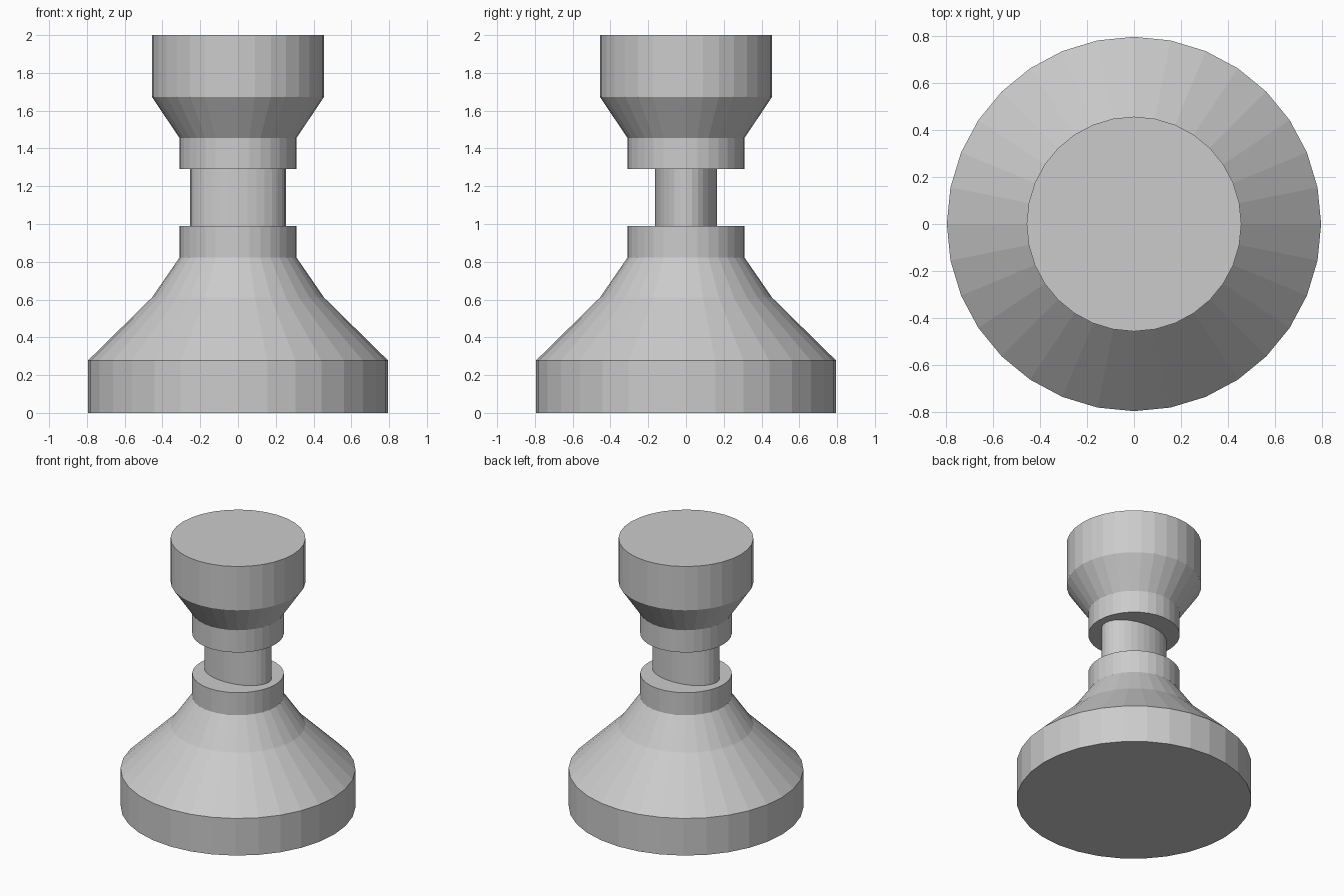
import bpy
import bmesh
import math

if "Cube" in bpy.data.objects:
    bpy.data.objects.remove(bpy.data.objects["Cube"])

SIDES = 32


def lathe(name, rings):
    """Stack of flat-faced rings (x radius, y radius, z), capped at both ends."""
    bm = bmesh.new()
    loops = []
    for rx, ry, z in rings:
        loops.append([bm.verts.new((rx * math.cos(2 * math.pi * i / SIDES),
                                    ry * math.sin(2 * math.pi * i / SIDES), z))
                      for i in range(SIDES)])
    for low, high in zip(loops, loops[1:]):
        for i in range(SIDES):
            j = (i + 1) % SIDES
            bm.faces.new((low[i], low[j], high[j], high[i]))
    bm.faces.new(loops[0][::-1])
    bm.faces.new(loops[-1])
    mesh = bpy.data.meshes.new(name)
    bm.to_mesh(mesh)
    bm.free()
    obj = bpy.data.objects.new(name, mesh)
    bpy.context.collection.objects.link(obj)
    return obj


def round_rings(profile):
    return [(r, r, z) for r, z in profile]


# Wide foot tapering up to a collar
lathe("base", round_rings([(0.795, 0), (0.795, 0.277), (0.456, 0.61),
                           (0.31, 0.822), (0.31, 0.99)]))

# Oval neck, set slightly into both collars
lathe("neck", [(0.253, 0.163, 0.98), (0.253, 0.163, 1.30)])

# Collar flaring out to a flat-topped drum
lathe("head", round_rings([(0.31, 1.29), (0.31, 1.456),
                           (0.456, 1.673), (0.456, 2.0)]))
